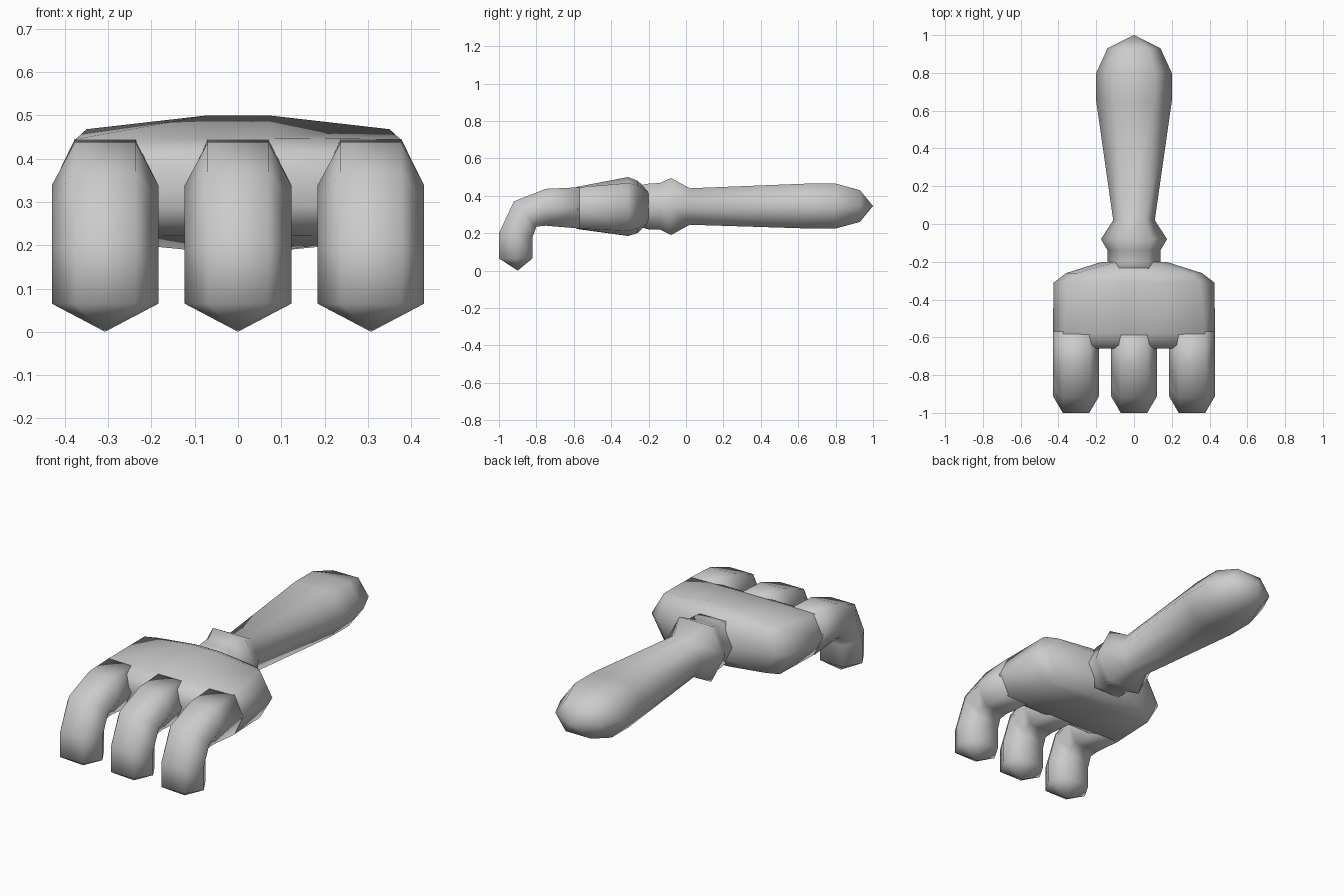
import bpy
import bmesh

cube = bpy.data.objects.get("Cube")
if cube:
    bpy.data.objects.remove(cube, do_unlink=True)

grey = bpy.data.materials.new("light grey metal")
grey.use_nodes = True
grey.diffuse_color = (0.6, 0.6, 0.6, 1)
grey.node_tree.nodes["Principled BSDF"].inputs["Base Color"].default_value = (0.6, 0.6, 0.6, 1)


def loft(name, rings, tip=None):
    """Skin closed rings of points; close the end with a cap or a point."""
    bm = bmesh.new()
    loops = [[bm.verts.new(p) for p in ring] for ring in rings]
    n = len(loops[0])
    for a, b in zip(loops, loops[1:]):
        for i in range(n):
            j = (i + 1) % n
            bm.faces.new((a[i], a[j], b[j], b[i]))
    bm.faces.new(loops[0])
    if tip:
        point = bm.verts.new(tip)
        for i in range(n):
            bm.faces.new((loops[-1][i], loops[-1][(i + 1) % n], point))
    else:
        bm.faces.new(loops[-1])
    bmesh.ops.recalc_face_normals(bm, faces=bm.faces)
    for face in bm.faces:
        face.smooth = True
    mesh = bpy.data.meshes.new(name)
    bm.to_mesh(mesh)
    bm.free()
    mesh.materials.append(grey)
    obj = bpy.data.objects.new(name, mesh)
    bpy.context.collection.objects.link(obj)
    return obj


def hexagon(x, top, bottom, flat, wide):
    """Six-sided section spanning two (y, z) points, widest half way."""
    mid = [(t + b) / 2 for t, b in zip(top, bottom)]
    return [(x - flat, *top), (x + flat, *top), (x + wide, *mid),
            (x + flat, *bottom), (x - flat, *bottom), (x - wide, *mid)]


# Handle with collar and neck: y, half width, top z, bottom z
handle = [(-0.27, 0.14, 0.45, 0.24), (-0.20, 0.14, 0.465, 0.22),
          (-0.14, 0.14, 0.468, 0.22), (-0.08, 0.175, 0.495, 0.19),
          (0.02, 0.11, 0.44, 0.245), (0.65, 0.20, 0.465, 0.225),
          (0.80, 0.20, 0.465, 0.225), (0.93, 0.14, 0.43, 0.26)]
loft("handle", [hexagon(0, (y, t), (y, b), w * 0.55, w) for y, w, t, b in handle],
     (0, 1, 0.345))

# Palm: y, inner / outer / widest half widths, top z inner / outer, bottom z inner / outer
palm = [(-0.66, 0.07, 0.33, 0.36, 0.37, 0.37, 0.29, 0.29),
        (-0.64, 0.07, 0.36, 0.41, 0.42, 0.42, 0.25, 0.25),
        (-0.58, 0.07, 0.375, 0.43, 0.448, 0.445, 0.222, 0.225),
        (-0.31, 0.07, 0.35, 0.425, 0.5, 0.468, 0.185, 0.212),
        (-0.26, 0.07, 0.30, 0.36, 0.48, 0.455, 0.20, 0.225),
        (-0.20, 0.06, 0.09, 0.17, 0.43, 0.42, 0.255, 0.265)]
sections = []
for y, a, b, c, ti, to, bi, bo in palm:
    right = [(a, y, ti), (b, y, to), (c, y, (to + bo) / 2), (b, y, bo), (a, y, bi)]
    sections.append(right + [(-x, v, z) for x, v, z in reversed(right)])
loft("palm", sections)

# Bent tines: upper and lower (y, z) along each one
bend = [((-0.57, 0.445), (-0.57, 0.225)), ((-0.75, 0.437), (-0.75, 0.24)),
        ((-0.92, 0.37), (-0.80, 0.235)), ((-1.0, 0.20), (-0.82, 0.18)),
        ((-1.0, 0.065), (-0.82, 0.065))]
for name, x in (("right_tine", -0.307), ("middle_tine", 0), ("left_tine", 0.307)):
    loft(name, [hexagon(x, t, b, 0.07, 0.123) for t, b in bend], (x, -0.9, 0))
